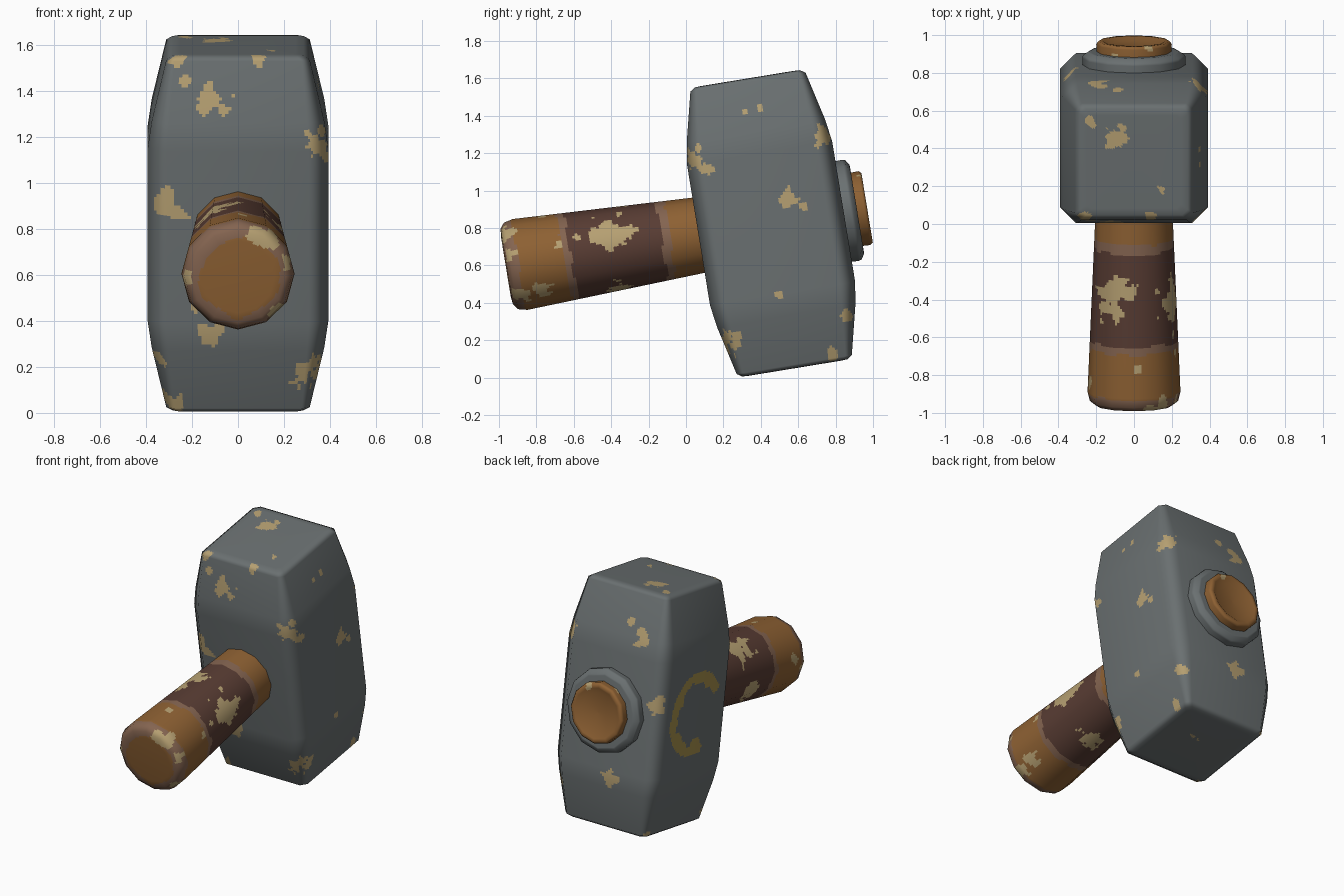
import bpy, bmesh, math
from mathutils import Vector, noise

if "Cube" in bpy.data.objects:
    bpy.data.objects.remove(bpy.data.objects["Cube"])

TILT = math.radians(9.3)
CENTER = (0, 0.455, 0.825)


def material(name, r, g, b):
    m = bpy.data.materials.new(name)
    lin = [((c / 255 + 0.055) / 1.055) ** 2.4 for c in (r, g, b)]
    m.diffuse_color = (*lin, 1)
    m.use_nodes = True
    m.node_tree.nodes["Principled BSDF"].inputs["Base Color"].default_value = m.diffuse_color
    return m


MATS = [material("stone grey", 106, 112, 113),
        material("wood brown", 142, 97, 51),
        material("dark leather", 88, 60, 51),
        material("worn brown", 132, 100, 80),
        material("tan chips", 182, 160, 114),
        material("old gold", 165, 143, 76)]
STONE, WOOD, LEATHER, WORN, CHIP, GOLD = range(6)


def steps(rings, i, j, size):
    return max(1, math.ceil(max((a - b).length for a, b in zip(i, j)) / size))


def loft(name, rings, size, rule):
    """Skin coarse rings, then refine them so faces can be coloured by rule."""
    n, m = len(rings[0]), len(rings)
    # area weighted normals of the coarse cage keep the soft shading
    nor = [[Vector() for _ in range(n)] for _ in range(m)]
    for i in range(m - 1):
        for j in range(n):
            k = (j + 1) % n
            a = (rings[i + 1][k] - rings[i][j]).cross(rings[i + 1][j] - rings[i][k])
            for p, q in ((i, j), (i, k), (i + 1, j), (i + 1, k)):
                nor[p][q] += a
    # refined parameters around and along
    around = []
    for j in range(n):
        k = (j + 1) % n
        c = steps(rings, [r[j] for r in rings], [r[k] for r in rings], size)
        around += [(j, k, t / c) for t in range(c)]
    along = []
    for i in range(m - 1):
        c = steps(rings, rings[i], rings[i + 1], size)
        along += [(i, i + 1, t / c) for t in range(c)]
    along.append((m - 2, m - 1, 1.0))

    def mix(g, a, b):
        lo = g[a[0]][b[0]].lerp(g[a[0]][b[1]], b[2])
        hi = g[a[1]][b[0]].lerp(g[a[1]][b[1]], b[2])
        return lo.lerp(hi, a[2])

    nor = [[v.normalized() for v in row] for row in nor]
    verts = [mix(rings, a, b) for a in along for b in around]
    normals = [mix(nor, a, b).normalized() for a in along for b in around]
    w = len(around)
    faces = [(i * w + j, i * w + (j + 1) % w, (i + 1) * w + (j + 1) % w, (i + 1) * w + j)
             for i in range(len(along) - 1) for j in range(w)]
    faces.append(tuple(reversed(range(w))))
    faces.append(tuple(range(len(verts) - w, len(verts))))
    me = bpy.data.meshes.new(name)
    me.from_pydata(verts, [], faces)
    for mat in MATS:
        me.materials.append(mat)
    for p in me.polygons:
        p.use_smooth = True
        p.material_index = rule(Vector(p.center))
    me.normals_split_custom_set_from_vertices(normals)
    ob = bpy.data.objects.new(name, me)
    ob.location = CENTER
    ob.rotation_euler = (TILT, 0, 0)
    bpy.context.collection.objects.link(ob)
    return ob


def chipped(p, spots):
    for x, y, z, r in spots:
        d = (p - Vector((x, y, z))).length
        if d < 2 * r and d < r * (1.05 + 1.1 * noise.noise(p * 17) + 0.5 * noise.noise(p * 41)):
            return True
    return False


# ---- stone head: chamfered square sections, tapered at both ends
def square(z, h, c):
    e = h - c
    return [Vector((x, y, z)) for x, y in ((h, -e), (h, e), (e, h), (-e, h),
                                           (-h, e), (-h, -e), (-e, -h), (e, -h))]


half = [(0.785, 0.003, 0.0003), (0.785, 0.25, 0.025), (0.783, 0.285, 0.03),
        (0.765, 0.312, 0.035), (0.5, 0.375, 0.075), (0.38, 0.393, 0.085)]
sections = [(-z, h, c) for z, h, c in half] + half[::-1]

HEAD_CHIPS = [
    # front
    (-0.31, -0.39, 0.14, 0.07), (-0.12, -0.36, 0.6, 0.055), (-0.22, -0.33, 0.68, 0.022),
    (0.35, -0.36, 0.42, 0.055), (-0.13, -0.39, -0.41, 0.05), (0.32, -0.33, -0.6, 0.065),
    (-0.2, -0.39, -0.32, 0.022), (-0.27, -0.3, 0.76, 0.035), (0.09, -0.3, 0.77, 0.03),
    (-0.28, -0.3, -0.74, 0.045),
    # right
    (0.39, -0.3, 0.34, 0.03), (0.39, 0.125, 0.116, 0.045), (0.39, 0.17, 0.06, 0.024),
    (0.35, 0.35, 0.43, 0.05), (0.355, -0.03, 0.6, 0.02), (0.355, 0.04, 0.62, 0.016),
    (0.39, -0.016, -0.387, 0.018), (0.35, 0.33, -0.567, 0.035), (0.32, 0.207, -0.75, 0.028),
    # back and left
    (-0.2, 0.37, 0.5, 0.05), (-0.36, 0.37, 0.1, 0.055), (-0.06, 0.39, -0.41, 0.045),
    (-0.08, 0.36, 0.6, 0.026), (-0.32, 0.3, -0.76, 0.03), (-0.35, -0.33, -0.55, 0.03),
    # top
    (-0.11, 0.134, 0.785, 0.05), (-0.23, 0.214, 0.785, 0.028), (0.15, -0.15, 0.785, 0.02),
    (0.05, 0.05, -0.785, 0.03),
]


def head_rule(p):
    if chipped(p, HEAD_CHIPS):
        return CHIP
    # worn painted open ring on the left side
    if p.x < -0.37:
        r, a = math.hypot(p.y, p.z), math.degrees(math.atan2(p.z, -p.y))
        wob = 0.03 * noise.noise(p * 14)
        width = 0.03 + (0.018 if a < -70 else 0)
        if abs(r - 0.235 + wob) < width + wob and not -68 < a < 25:
            return GOLD
    return STONE


loft("hammer_head", [square(*s) for s in sections], 0.015, head_rule)


# ---- round parts along the handle axis
def circle(y, r, n=12):
    return [Vector((r * math.sin(2 * math.pi * i / n), y, r * math.cos(2 * math.pi * i / n)))
            for i in range(n)]


def lathe(name, profile, size, rule):
    return loft(name, [circle(*p) for p in profile], size, rule)


HANDLE_CHIPS = [
    (0.2, -0.87, 0.09, 0.085), (0.21, -0.8, 0.08, 0.05), (-0.13, -0.83, 0.18, 0.08),
    (-0.05, -0.8, 0.22, 0.05), (-0.19, -0.9, -0.1, 0.07), (0.05, -0.85, -0.21, 0.06),
    (0.18, -1.25, -0.14, 0.045), (0.22, -1.41, 0.08, 0.04), (0.1, -1.42, 0.18, 0.06),
    (0.22, -1.14, 0.07, 0.025), (0.17, -1.38, -0.16, 0.045), (0.02, -1.2, 0.23, 0.02),
    (-0.22, -1.3, 0.05, 0.035), (0.2, -1.03, 0.1, 0.025), (-0.23, -1.4, -0.02, 0.03),
]


def handle_rule(p):
    if chipped(p, HANDLE_CHIPS):
        return CHIP
    wob = noise.noise(p * 7) * 0.03
    y, r = p.y + wob * 0.6, math.hypot(p.x, p.z)
    if y < -1.37 + wob:
        return WOOD if r < 0.172 + wob else WORN
    if -1.085 < y < -0.59:
        return LEATHER
    if -1.125 < y < -0.545:
        return WORN
    return WOOD


lathe("handle", [(-1.437, 0.003), (-1.437, 0.16), (-1.432, 0.205), (-1.41, 0.234),
                 (-1.36, 0.246), (-0.45, 0.206), (-0.3, 0.2)], 0.015, handle_rule)

# collar and dished handle butt at the back
lathe("collar", [(0.35, 0.27), (0.43, 0.274), (0.445, 0.27), (0.462, 0.245), (0.465, 0.235),
                 (0.465, 0.15)], 1, lambda p: STONE)
BUTT_CHIPS = [(0.08, 0.515, 0.17, 0.03), (-0.1, 0.46, 0.17, 0.025)]
lathe("handle_butt", [(0.43, 0.197), (0.505, 0.2), (0.52, 0.188), (0.52, 0.165),
                      (0.5, 0.13), (0.496, 0.003)], 0.015,
      lambda p: CHIP if chipped(p, BUTT_CHIPS) else WOOD)
